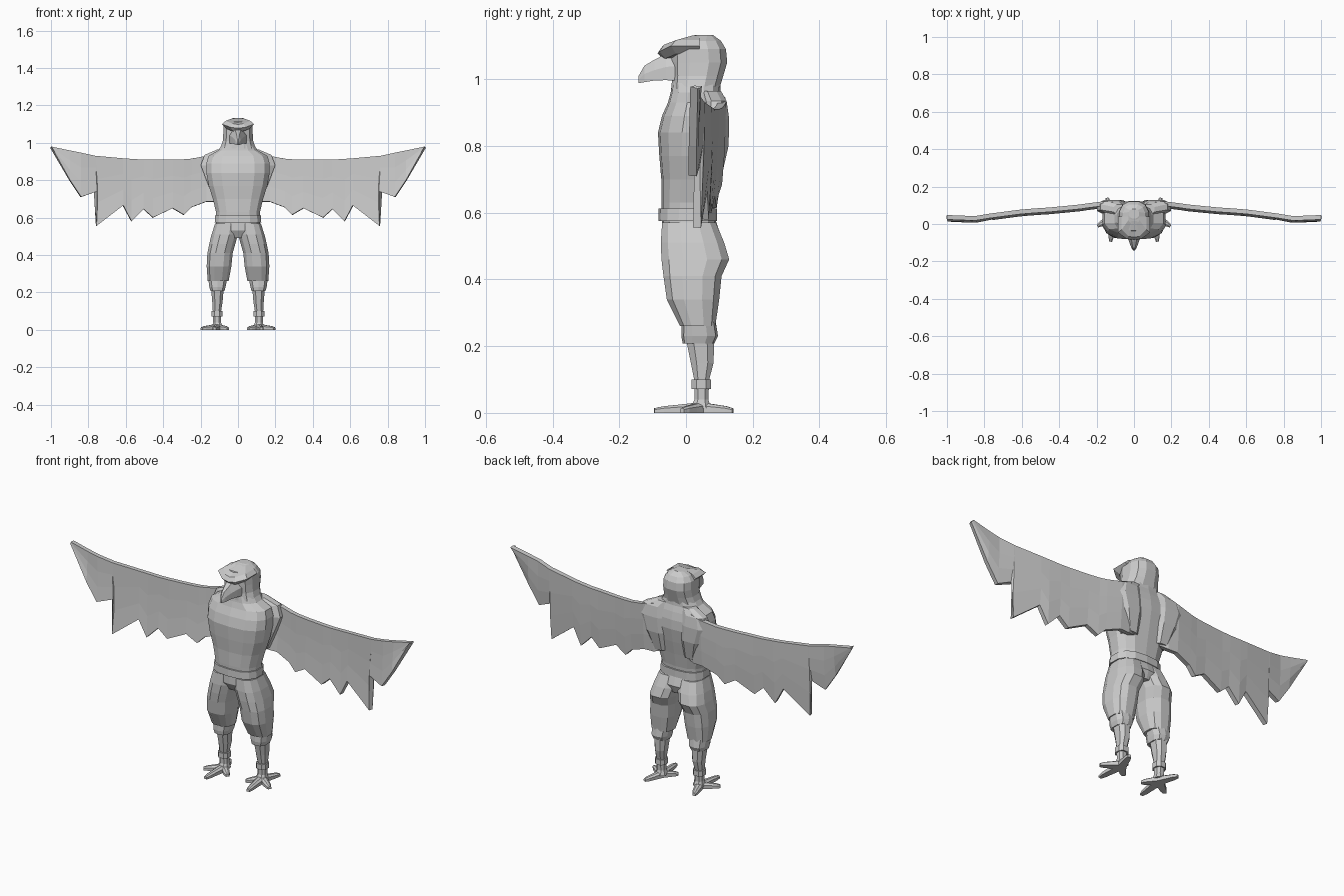
import bpy, bmesh, math
from mathutils import Vector

grey = bpy.data.materials.new("plain grey")
grey.diffuse_color = (0.6, 0.6, 0.6, 1)


def finish(name, bm):
    bmesh.ops.recalc_face_normals(bm, faces=bm.faces)
    me = bpy.data.meshes.new(name)
    bm.to_mesh(me)
    bm.free()
    me.materials.append(grey)
    ob = bpy.data.objects.new(name, me)
    bpy.context.collection.objects.link(ob)
    return ob


def skin(name, rings):
    """Join rings of points with quads and cap both ends."""
    bm = bmesh.new()
    vs = [[bm.verts.new(p) for p in r] for r in rings]
    n = len(vs[0])
    for a, b in zip(vs, vs[1:]):
        for i in range(n):
            bm.faces.new((a[i], a[(i + 1) % n], b[(i + 1) % n], b[i]))
    bm.faces.new(vs[0])
    bm.faces.new(vs[-1])
    return finish(name, bm)


def loft(name, rows, sides=12, power=0.8, side=1):
    """Rows: height, left, right, front, back of rounded sections."""
    rings = []
    for z, x0, x1, y0, y1 in rows:
        ring = []
        for i in range(sides):
            a = 2 * math.pi * (i + 0.5) / sides
            c, s = math.cos(a), math.sin(a)
            k = 1 / max(abs(math.cos(math.pi / sides)), 0.1) ** power
            c = math.copysign(min(1, abs(c * k) ** power), c)
            s = math.copysign(min(1, abs(s * k) ** power), s)
            ring.append((side * ((x0 + x1) / 2 + c * (x1 - x0) / 2),
                         (y0 + y1) / 2 + s * (y1 - y0) / 2, z))
        rings.append(ring)
    return skin(name, rings)


def centred(name, rows, **kw):
    return loft(name, [(z, -w, w, f, b) for z, w, f, b in rows], **kw)


# Torso with broad chest, tapering into the neck
centred("torso", [
    (0.57, 0.115, -0.072, 0.082), (0.63, 0.118, -0.074, 0.086),
    (0.70, 0.135, -0.074, 0.098), (0.77, 0.157, -0.08, 0.112),
    (0.84, 0.17, -0.084, 0.124), (0.89, 0.17, -0.072, 0.122),
    (0.93, 0.158, -0.054, 0.113), (0.96, 0.105, -0.046, 0.104),
    (0.99, 0.086, -0.042, 0.102)], sides=14)

# Head
centred("head", [
    (0.97, 0.095, -0.044, 0.10), (1.01, 0.082, -0.042, 0.112),
    (1.05, 0.079, -0.045, 0.124), (1.09, 0.077, -0.045, 0.12),
    (1.115, 0.06, -0.035, 0.105), (1.133, 0.028, 0.03, 0.08)], sides=12)

# Overhanging brow
skin("brow", [[(-w, 0.04, z1), (-w, ym, z1), (-w * 0.45, yf, z0), (0, yf - 0.005, z0 - 0.005),
               (w * 0.45, yf, z0), (w, ym, z1), (w, 0.04, z1)]
              for w, ym, yf, z0, z1 in [
                  (0.062, -0.03, -0.062, 1.062, 1.075), (0.086, -0.045, -0.08, 1.083, 1.10),
                  (0.066, -0.03, -0.066, 1.103, 1.117), (0.03, 0.02, 0.0, 1.124, 1.131)]])

# Hooked beak, swept forward
skin("beak", [[(-w, y, lo), (-w, y, (lo + hi) / 2), (-w * 0.45, y, hi),
               (w * 0.45, y, hi), (w, y, (lo + hi) / 2), (w, y, lo)]
              for y, w, lo, hi in [
                  (-0.02, 0.05, 0.995, 1.085), (-0.06, 0.038, 0.997, 1.076),
                  (-0.095, 0.026, 0.996, 1.058), (-0.125, 0.015, 0.991, 1.04),
                  (-0.143, 0.004, 0.988, 1.008)]])

# Belt and hips
centred("belt", [(0.575, 0.125, -0.083, 0.093), (0.613, 0.122, -0.082, 0.093)], sides=14)
centred("hips", [(0.49, 0.07, -0.05, 0.09), (0.53, 0.125, -0.073, 0.105),
                 (0.58, 0.118, -0.072, 0.088)], sides=14)


# Wing columns: distance out, top height, feather edge height, depth
wing = [(0.06, 0.965, 0.70, 0.085), (0.12, 0.945, 0.685, 0.106), (0.17, 0.93, 0.685, 0.108),
        (0.25, 0.915, 0.655, 0.098), (0.29, 0.912, 0.615, 0.092), (0.35, 0.91, 0.65, 0.086),
        (0.455, 0.91, 0.60, 0.076), (0.505, 0.91, 0.645, 0.073), (0.57, 0.914, 0.58, 0.068),
        (0.615, 0.917, 0.665, 0.064), (0.758, 0.93, 0.555, 0.045), (0.762, 0.93, 0.74, 0.045),
        (0.84, 0.947, 0.71, 0.032), (0.90, 0.959, 0.80, 0.032), (1.0, 0.98, 0.975, 0.036)]
rows = 3
for s, label in ((-1, "left"), (1, "right")):
    # Feathered wing, one thick curved sheet
    bm = bmesh.new()
    grid = []
    for x, top, low, y in wing:
        grid.append([bm.verts.new((s * x, y - 0.012 * (j / rows) ** 2, top + (low - top) * j / rows))
                     for j in range(rows + 1)])
    for a, b in zip(grid, grid[1:]):
        for j in range(rows):
            bm.faces.new((a[j], b[j], b[j + 1], a[j + 1]))
    ob = finish(label + "_wing", bm)
    mod = ob.modifiers.new("thickness", 'SOLIDIFY')
    mod.thickness = 0.024
    mod.offset = 0

    # Shoulder blade blending the wing into the back
    loft(label + "_shoulder_blade", [
        (0.70, 0.05, 0.13, 0.04, 0.105), (0.80, 0.04, 0.17, 0.04, 0.128),
        (0.88, 0.04, 0.20, 0.05, 0.13), (0.935, 0.05, 0.18, 0.06, 0.122),
        (0.965, 0.04, 0.11, 0.05, 0.105)], sides=8, side=s)

    # Baggy trouser leg
    loft(label + "_trouser_leg", [
        (0.26, 0.05, 0.162, -0.018, 0.088), (0.34, 0.035, 0.168, -0.058, 0.10),
        (0.41, 0.028, 0.164, -0.068, 0.107), (0.46, 0.014, 0.154, -0.074, 0.13),
        (0.51, 0.0, 0.142, -0.076, 0.115), (0.57, 0.0, 0.122, -0.072, 0.09)],
        sides=12, side=s)
    # Cuff, shin and ankle band
    loft(label + "_cuff", [(0.208, 0.072, 0.147, -0.01, 0.085), (0.23, 0.066, 0.154, -0.014, 0.096),
                           (0.28, 0.056, 0.16, -0.012, 0.088)], sides=10, side=s)
    loft(label + "_shin", [(0.015, 0.082, 0.14, 0.012, 0.076), (0.04, 0.09, 0.133, 0.025, 0.067),
                           (0.10, 0.09, 0.135, 0.024, 0.07), (0.15, 0.082, 0.138, 0.014, 0.083),
                           (0.22, 0.076, 0.144, 0.0, 0.085)], sides=8, side=s)
    loft(label + "_ankle_band", [(0.072, 0.083, 0.141, 0.016, 0.076),
                                 (0.10, 0.083, 0.141, 0.016, 0.076)], sides=8, side=s)

    # Four toes spreading from the ankle
    heel = Vector((0.112, 0.045))
    for i, tip in enumerate([(0.125, -0.095), (0.195, -0.012), (0.053, -0.012), (0.145, 0.14)]):
        d = Vector(tip) - heel
        n = Vector((-d.y, d.x)).normalized()
        rings = []
        for t, w, h in ((0, 0.022, 0.032), (0.45, 0.017, 0.025), (0.8, 0.014, 0.02), (1, 0.008, 0.014)):
            p = heel + d * t
            rings.append([(s * (p + n * k).x, (p + n * k).y, z)
                          for k, z in ((-w, 0), (w, 0), (w, h * 0.7), (w * 0.4, h),
                                       (-w * 0.4, h), (-w, h * 0.7))])
        skin(f"{label}_toe_{i + 1}", rings)
